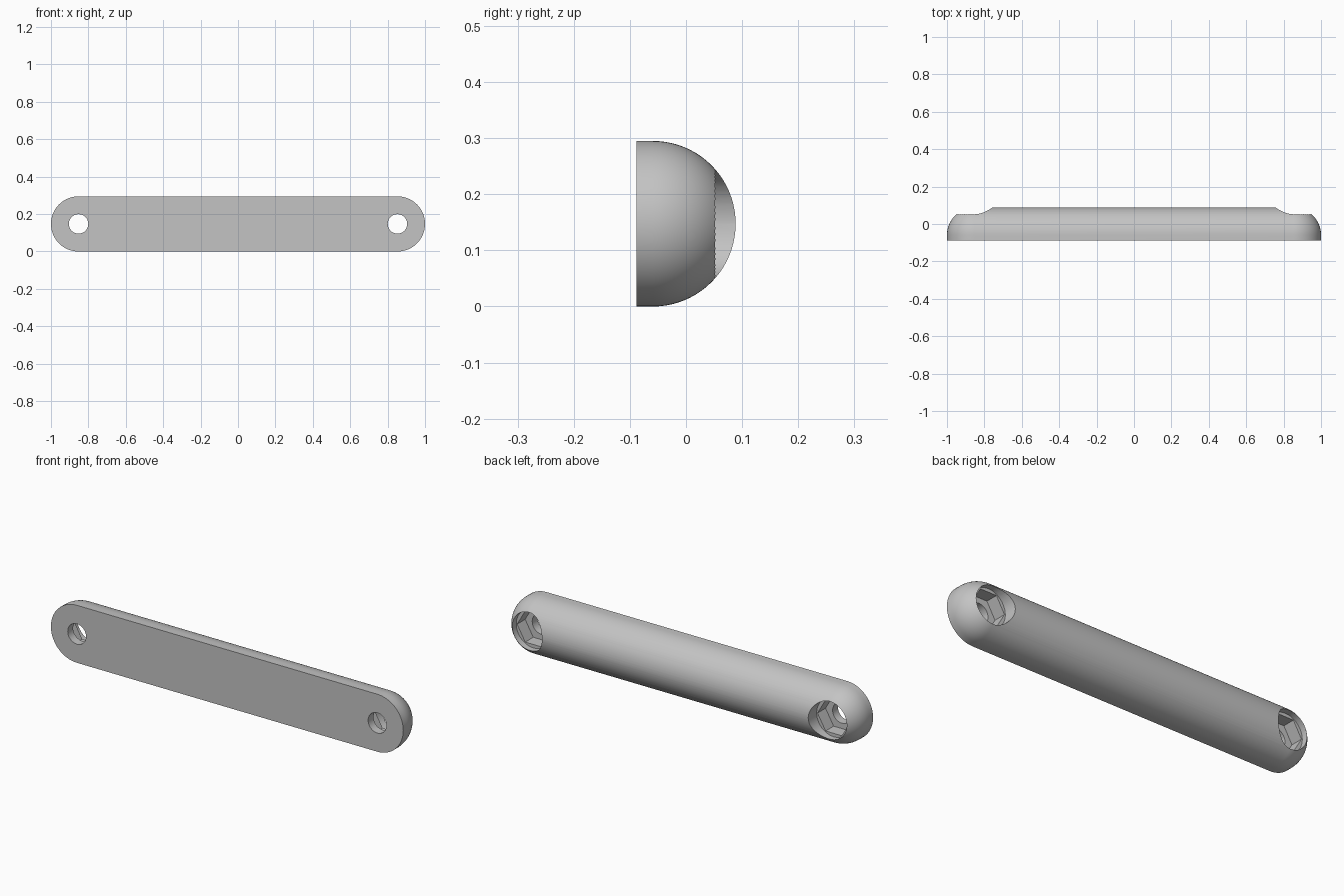
import bpy, bmesh
from math import pi, sin, cos
from mathutils import Matrix

cube = bpy.data.objects.get("Cube")
if cube:
    bpy.data.objects.remove(cube)

R = 0.1475            # half the bar height
END = 1 - R           # centre of each rounded end
FRONT = -0.0885       # flat mounting face
SHOULDER = -0.059     # where the dome starts
SEG, RINGS = 32, 20

grey = bpy.data.materials.new("light grey")
grey.use_nodes = True
colour = (0.55, 0.55, 0.55, 1)
grey.diffuse_color = colour
grey.node_tree.nodes["Principled BSDF"].inputs["Base Color"].default_value = colour


def finish_mesh(name, bm):
    bmesh.ops.recalc_face_normals(bm, faces=bm.faces)
    mesh = bpy.data.meshes.new(name)
    bm.to_mesh(mesh)
    bm.free()
    mesh.materials.append(grey)
    obj = bpy.data.objects.new(name, mesh)
    bpy.context.collection.objects.link(obj)
    return obj


def stadium(bm, radius, y):
    """Ring of vertices around a long rounded outline."""
    ring = []
    for side in (1, -1):
        for i in range(SEG + 1):
            a = -pi / 2 + pi * i / SEG
            ring.append(bm.verts.new((side * (END + radius * cos(a)), y,
                                      R + side * radius * sin(a))))
    return ring


# Domed bar: stacked outlines that shrink to a ridge at the back
bm = bmesh.new()
rings = [stadium(bm, R, FRONT)]
for k in range(RINGS + 1):
    t = pi / 2 * k / RINGS
    rings.append(stadium(bm, R * cos(t), SHOULDER + R * sin(t)))
bm.faces.new(rings[0])
for low, high in zip(rings, rings[1:]):
    for i in range(len(low)):
        j = (i + 1) % len(low)
        bm.faces.new((low[i], low[j], high[j], high[i]))
bmesh.ops.remove_doubles(bm, verts=bm.verts, dist=0.00001)
bar = finish_mesh("handle_bar", bm)


def cut(x, radius, sides, y0, y1):
    """Bore a round or six-sided recess along y."""
    bm = bmesh.new()
    bmesh.ops.create_cone(bm, cap_ends=True, segments=sides, radius1=radius,
                          radius2=radius, depth=y1 - y0,
                          matrix=Matrix.Translation((x, (y0 + y1) / 2, R))
                          @ Matrix.Rotation(pi / 2, 4, "X")
                          @ Matrix.Rotation(pi / 2, 4, "Z"))
    cutter = finish_mesh("recess_cutter", bm)
    cutter.hide_render = True
    mod = bar.modifiers.new("recess", "BOOLEAN")
    mod.operation = "DIFFERENCE"
    mod.solver = "EXACT"
    mod.object = cutter
    bpy.ops.object.modifier_apply(modifier=mod.name)
    bpy.data.objects.remove(cutter)


bpy.ops.object.select_all(action="DESELECT")
bar.select_set(True)
bpy.context.view_layer.objects.active = bar

# Fixing points: round mouth, six-sided pocket and through hole at each end
for x in (-END, END):
    cut(x, 0.097, 48, 0.02, 0.2)
    cut(x, 0.092, 6, -0.045, 0.1)
    cut(x, 0.052, 40, -0.2, 0.1)

bpy.ops.object.shade_smooth_by_angle()
